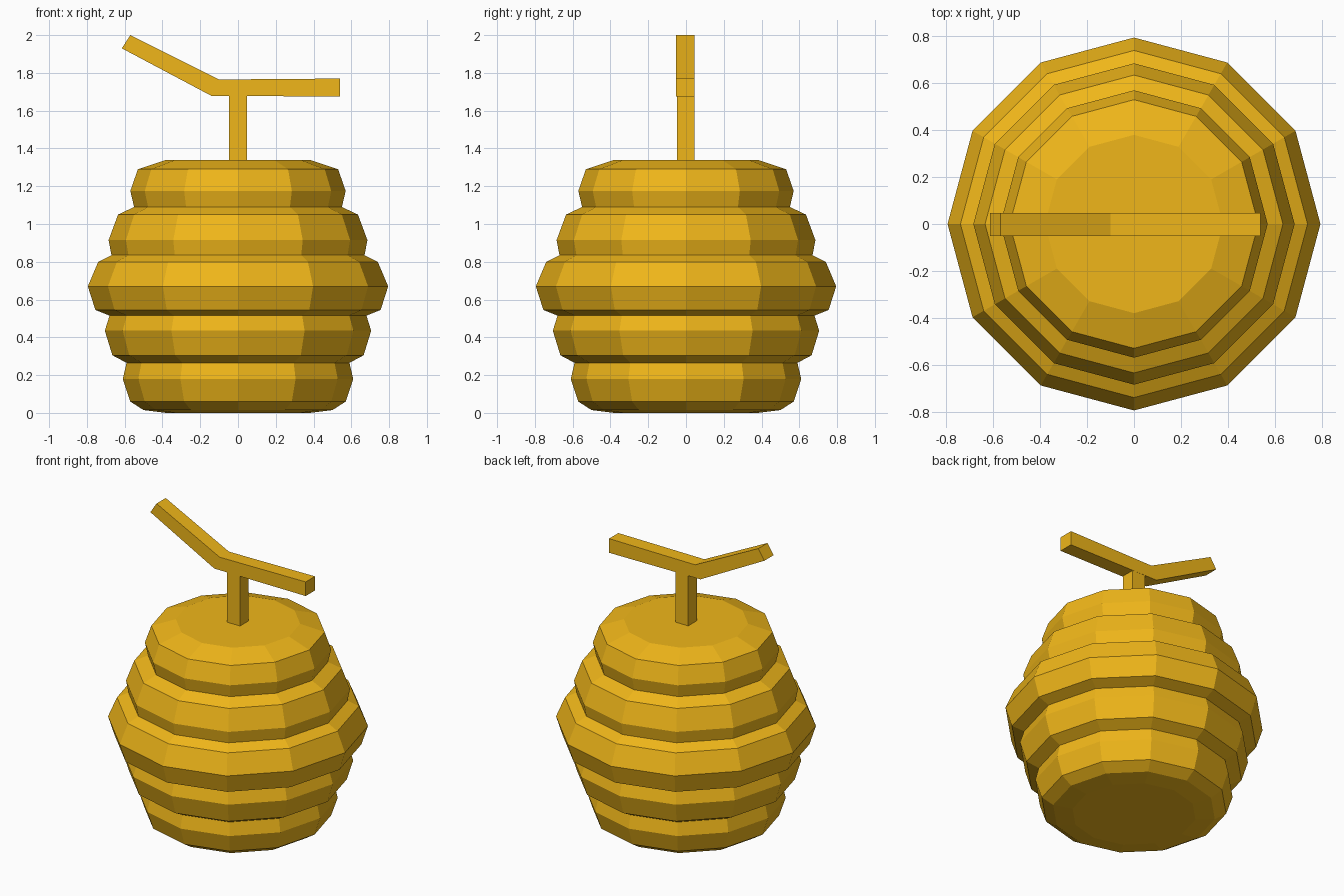
import bpy, bmesh
from math import cos, sin, pi

if "Cube" in bpy.data.objects:
    bpy.data.objects.remove(bpy.data.objects["Cube"])

honey = bpy.data.materials.new("honey_yellow")
honey.diffuse_color = (0.87, 0.47, 0.01, 1)
honey.use_nodes = True
honey.node_tree.nodes["Principled BSDF"].inputs["Base Color"].default_value = honey.diffuse_color


def finish(name, bm):
    bmesh.ops.recalc_face_normals(bm, faces=bm.faces)
    mesh = bpy.data.meshes.new(name)
    bm.to_mesh(mesh)
    bm.free()
    mesh.materials.append(honey)
    obj = bpy.data.objects.new(name, mesh)
    bpy.context.collection.objects.link(obj)
    return obj


def lathe(name, profile, sides):
    bm = bmesh.new()
    rings = [[bm.verts.new((r * cos(2 * pi * i / sides), r * sin(2 * pi * i / sides), z))
              for i in range(sides)] for r, z in profile]
    for a, b in zip(rings, rings[1:]):
        for i in range(sides):
            j = (i + 1) % sides
            bm.faces.new((a[i], a[j], b[j], b[i]))
    bm.faces.new(rings[0])
    bm.faces.new(rings[-1])
    return finish(name, bm)


def extrude_xz(name, outline, y0, y1):
    bm = bmesh.new()
    front = [bm.verts.new((x, y0, z)) for x, z in outline]
    back = [bm.verts.new((x, y1, z)) for x, z in outline]
    n = len(outline)
    bm.faces.new(front)
    bm.faces.new(back)
    for i in range(n):
        j = (i + 1) % n
        bm.faces.new((front[i], front[j], back[j], back[i]))
    return finish(name, bm)


# Hive body: five stacked bulging bands, twelve sides
lathe("hive_body", [
    (0.38, 0.0), (0.50, 0.015), (0.57, 0.06), (0.61, 0.18), (0.59, 0.265),
    (0.665, 0.305), (0.705, 0.435), (0.68, 0.515),
    (0.755, 0.545), (0.795, 0.67), (0.74, 0.80), (0.67, 0.835),
    (0.685, 0.915), (0.635, 1.05), (0.55, 1.09),
    (0.57, 1.175), (0.53, 1.29), (0.38, 1.34)], 12)

# Stem from the hive up into the branch
extrude_xz("stem", [(-0.048, 1.30), (0.048, 1.30), (0.048, 1.69), (-0.048, 1.69)], -0.047, 0.045)

# Bent branch: sloping left arm and level right arm
left = extrude_xz("branch", [
    (-0.615, 1.93), (-0.14, 1.678), (0.54, 1.675), (0.54, 1.77),
    (-0.10, 1.765), (-0.57, 2.0)], -0.052, 0.046)
